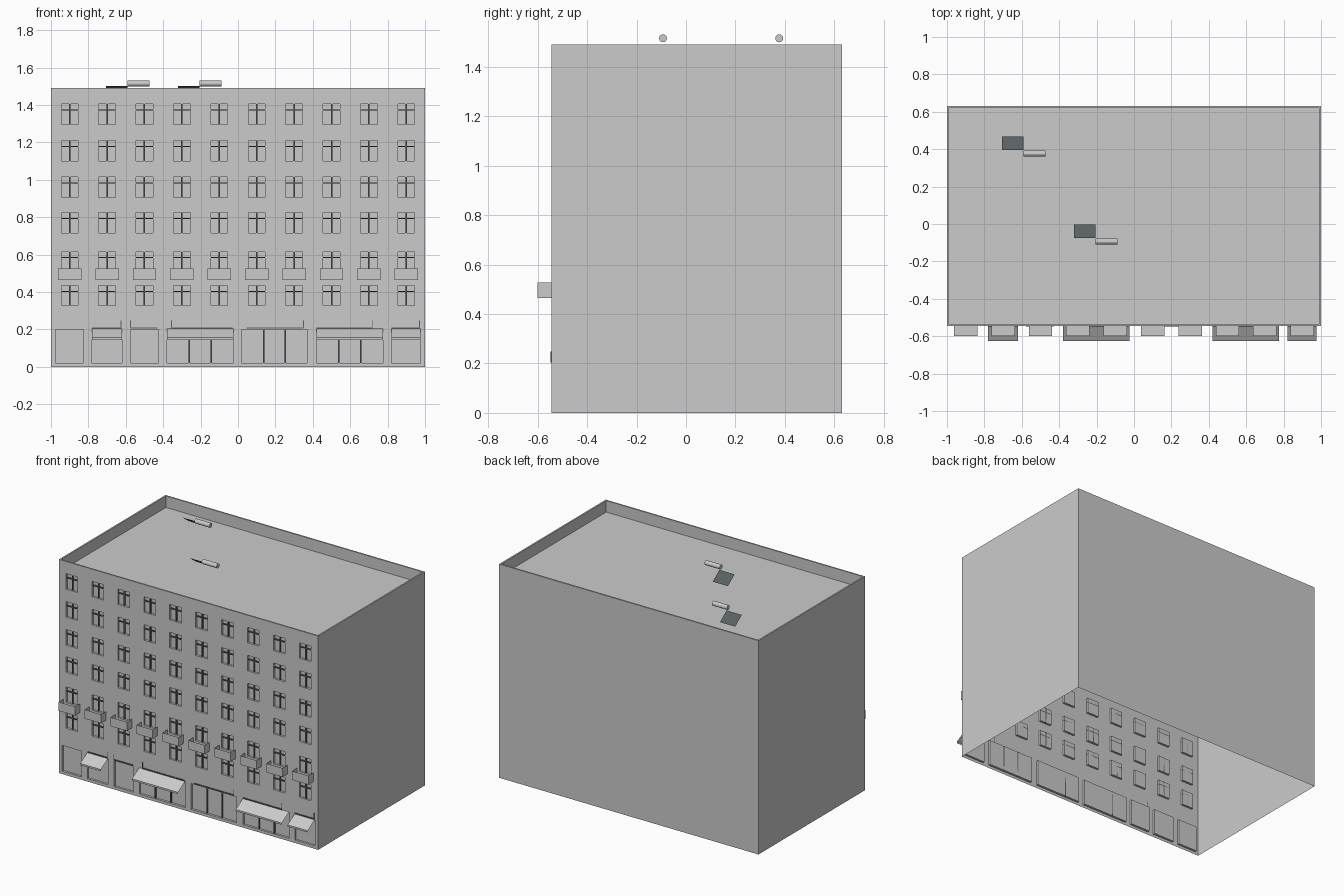
import bpy, bmesh, math
from mathutils import Matrix

if "Cube" in bpy.data.objects:
    bpy.data.objects.remove(bpy.data.objects["Cube"])


def material(name, color):
    m = bpy.data.materials.new(name)
    m.use_nodes = True
    m.diffuse_color = (*color, 1)
    m.node_tree.nodes["Principled BSDF"].inputs["Base Color"].default_value = (*color, 1)
    return m


grey = material("plaster grey", (0.6, 0.6, 0.6))
dark = material("dark slate", (0.1, 0.12, 0.125))


def finish(name, bm, mat):
    mesh = bpy.data.meshes.new(name)
    bm.to_mesh(mesh)
    bm.free()
    mesh.materials.append(mat)
    ob = bpy.data.objects.new(name, mesh)
    bpy.context.collection.objects.link(ob)
    return ob


def add_box(bm, x0, x1, y0, y1, z0, z1):
    """Add a box to bm and return its faces."""
    mat = Matrix.Translation(((x0 + x1) / 2, (y0 + y1) / 2, (z0 + z1) / 2))
    mat = mat @ Matrix.Diagonal((x1 - x0, y1 - y0, z1 - z0, 1))
    verts = bmesh.ops.create_cube(bm, size=1, matrix=mat)["verts"]
    return list({f for v in verts for f in v.link_faces})


FRONT, BACK, TOP, ROOF = -0.545, 0.63, 1.49, 1.41
DEPTH = 0.015
columns = [-0.9 + 0.2 * i for i in range(10)]
window_tops = [1.405, 1.21, 1.015, 0.825, 0.615, 0.435]
WIN_W, WIN_H = 0.045, 0.108

# Shops: left, right, has awning, bar left, bar right, bracket x
shops = [
    (-0.975, -0.825, False, None),
    (-0.78, -0.62, True, (-0.78, -0.625, -0.625)),
    (-0.575, -0.425, False, (-0.575, -0.43, -0.575)),
    (-0.38, -0.025, True, (-0.355, -0.03, -0.355)),
    (0.02, 0.37, False, (0.045, 0.35, 0.35)),
    (0.42, 0.775, True, (0.42, 0.72, 0.72)),
    (0.82, 0.975, True, (0.82, 0.97, 0.97)),
]
openings = [(c - WIN_W, c + WIN_W, t - WIN_H, t) for c in columns for t in window_tops]
openings += [(s[0], s[1], 0.02, 0.2) for s in shops]

# Hollow body: side walls, back wall, parapet and sunken roof
bm = bmesh.new()
faces = add_box(bm, -1, 1, FRONT, BACK, 0, TOP)
bmesh.ops.delete(bm, geom=[f for f in faces if f.normal.z < -0.5 or f.normal.y < -0.5],
                 context="FACES")
top = [f for f in bm.faces if f.normal.z > 0.5]
bmesh.ops.inset_region(bm, faces=top, thickness=0.015, use_boundary=True)
rim = bmesh.ops.extrude_face_region(bm, geom=top)["geom"]
bmesh.ops.translate(bm, vec=(0, 0, ROOF - TOP),
                    verts=[g for g in rim if isinstance(g, bmesh.types.BMVert)])
bmesh.ops.delete(bm, geom=[f for f in top if f.is_valid], context="FACES_ONLY")
finish("building_body", bm, grey)

# Facade sheet with recessed openings
bm = bmesh.new()
xs = sorted({-1.0, 1.0} | {round(v, 3) for o in openings for v in o[:2]})
zs = sorted({0.0, TOP} | {round(v, 3) for o in openings for v in o[2:]})
grid = [[bm.verts.new((x, FRONT, z)) for x in xs] for z in zs]
recess = []
for j in range(len(zs) - 1):
    for i in range(len(xs) - 1):
        f = bm.faces.new((grid[j][i], grid[j][i + 1], grid[j + 1][i + 1], grid[j + 1][i]))
        c = f.calc_center_median()
        if any(a < c.x < b and lo < c.z < hi for a, b, lo, hi in openings):
            recess.append(f)
bm.normal_update()
pushed = bmesh.ops.extrude_face_region(bm, geom=recess)["geom"]
bmesh.ops.translate(bm, vec=(0, DEPTH, 0),
                    verts=[g for g in pushed if isinstance(g, bmesh.types.BMVert)])
bmesh.ops.delete(bm, geom=[f for f in recess if f.is_valid], context="FACES")
bmesh.ops.dissolve_limit(bm, angle_limit=0.01, verts=bm.verts[:], edges=bm.edges[:])
finish("facade", bm, grey)

# Window crossbars
bm = bmesh.new()
bar_y = (FRONT + 0.006, FRONT + DEPTH)
for c in columns:
    for t in window_tops:
        add_box(bm, c - 0.004, c + 0.004, *bar_y, t - WIN_H, t)
        add_box(bm, c - WIN_W, c + WIN_W, *bar_y, t - 0.034, t - 0.028)
finish("window_bars", bm, dark)

# Shop mullions, dividing the wide fronts in three
bm = bmesh.new()
for left, right, *_ in shops:
    if right - left > 0.3:
        for k in (1, 2):
            x = left + (right - left) * k / 3
            add_box(bm, x - 0.004, x + 0.004, *bar_y, 0.02, 0.2)
finish("shop_mullions", bm, dark)

# Thin bars and brackets over the shops
bm = bmesh.new()
for shop in shops:
    if shop[3]:
        a, b, x = shop[3]
        add_box(bm, a, b, FRONT - 0.004, FRONT, 0.204, 0.211)
        add_box(bm, x - 0.002, x + 0.002, FRONT - 0.004, FRONT, 0.211, 0.248)
finish("shop_bars", bm, dark)

# Awnings: sloping sheet with a short valance
bm = bmesh.new()
profile = [(FRONT, 0.204), (-0.625, 0.157), (-0.625, 0.145)]
for left, right, awning, _ in shops:
    if awning:
        rows = [[bm.verts.new((x, y, z)) for x in (left, right)] for y, z in profile]
        for (a, b), (c, d) in zip(rows, rows[1:]):
            bm.faces.new((a, c, d, b))
finish("awnings", bm, grey)

# Balconies: open-topped trays against the facade
bm = bmesh.new()
for c in columns:
    tray = add_box(bm, c - 0.0625, c + 0.0625, -0.6, FRONT, 0.465, 0.527)
    bm.normal_update()
    bmesh.ops.delete(bm, geom=[f for f in tray if f.normal.z > 0.5 or f.normal.y > 0.5],
                     context="FACES")
finish("balconies", bm, grey)

# Rooftop water heaters: tilted panel and a tank beside it
for n, (x, y) in enumerate([(-0.59, 0.395), (-0.205, -0.075)], 1):
    bm = bmesh.new()
    corners = [(x - 0.117, y, 1.502), (x, y, 1.502), (x, y + 0.073, 1.448),
               (x - 0.117, y + 0.073, 1.448)]
    bm.faces.new([bm.verts.new(p) for p in corners])
    finish(f"solar_panel_{n}", bm, dark)

    bm = bmesh.new()
    place = Matrix.Translation((x + 0.058, y - 0.018, 1.515)) @ Matrix.Rotation(math.pi / 2, 4, "Y")
    bmesh.ops.create_cone(bm, cap_ends=True, segments=16, radius1=0.016, radius2=0.016,
                          depth=0.116, matrix=place)
    finish(f"water_tank_{n}", bm, grey)
